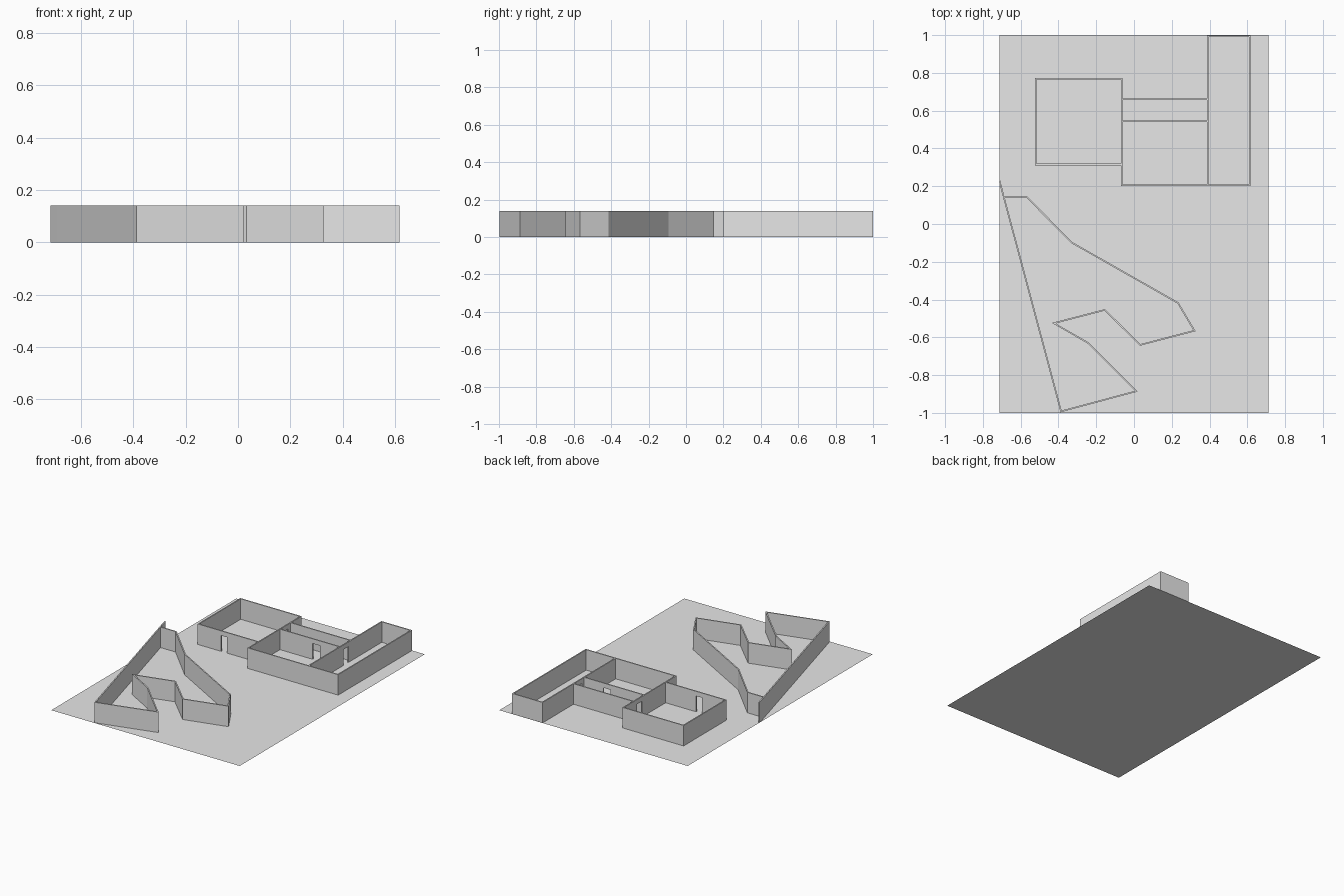
import bpy, bmesh
from mathutils import Vector

cube = bpy.data.objects.get("Cube")
if cube:
    bpy.data.objects.remove(cube, do_unlink=True)

HEIGHT = 0.14      # wall height
DOOR = 0.108       # door opening height
THICK = 0.008      # wall thickness

grey = bpy.data.materials.new("plain grey")
grey.use_nodes = True
colour = (0.8, 0.8, 0.8, 1)
grey.diffuse_color = colour
grey.node_tree.nodes["Principled BSDF"].inputs["Base Color"].default_value = colour


def finish(name, bm):
    mesh = bpy.data.meshes.new(name)
    bm.to_mesh(mesh)
    bm.free()
    mesh.materials.append(grey)
    obj = bpy.data.objects.new(name, mesh)
    bpy.context.collection.objects.link(obj)
    return obj


def slab(bm, a, b, low, high):
    """Upright box along the plan line a-b."""
    along = (b - a).normalized() * THICK / 2
    side = Vector((-along.y, along.x))
    base = [a - side, b - side, b + side, a + side]
    bottom = [bm.verts.new((p.x, p.y, low)) for p in base]
    top = [bm.verts.new((p.x, p.y, high)) for p in base]
    bm.faces.new(bottom[::-1])
    bm.faces.new(top)
    for i in range(4):
        j = (i + 1) % 4
        bm.faces.new((bottom[i], bottom[j], top[j], top[i]))


def wall(name, start, end, door=None):
    """Straight wall; door gives the opening's start and end distances along it."""
    a, b = Vector(start), Vector(end)
    d = (b - a).normalized()
    bm = bmesh.new()
    first, last = a - d * THICK / 2, b + d * THICK / 2
    if door:
        p, q = a + d * door[0], a + d * door[1]
        slab(bm, first, p, 0, HEIGHT)
        slab(bm, p, q, DOOR, HEIGHT)
        slab(bm, q, last, 0, HEIGHT)
    else:
        slab(bm, first, last, 0, HEIGHT)
    finish(name, bm)


# Ground sheet
bm = bmesh.new()
bmesh.ops.create_grid(bm, x_segments=1, y_segments=1, size=1)
bmesh.ops.scale(bm, vec=(0.713, 1, 1), verts=bm.verts)
finish("ground", bm)

# Square room
W, M, E, F = -0.52, -0.065, 0.39, 0.613
wall("square_room_front", (W, 0.315), (M, 0.315), (0.175, 0.22))
wall("square_room_back", (W, 0.77), (M, 0.77))
wall("square_room_side", (W, 0.315), (W, 0.77))

# Middle room and corridor, with shared cross walls
wall("shared_wall_west", (M, 0.205), (M, 0.77), (0.37, 0.425))
wall("middle_room_front", (M, 0.205), (E, 0.205))
wall("corridor_front", (M, 0.545), (E, 0.545), (0.25, 0.305))
wall("corridor_back", (M, 0.66), (E, 0.66))
wall("shared_wall_east", (E, 0.205), (E, 0.995), (0.37, 0.425))

# Long room
wall("long_room_front", (E, 0.205), (F, 0.205))
wall("long_room_back", (E, 0.995), (F, 0.995))
wall("long_room_side", (F, 0.205), (F, 0.995))

# Angular enclosure: closed ribbon given thickness
outline = [(-0.69, 0.145), (-0.57, 0.145), (-0.33, -0.098), (0.233, -0.418),
           (0.32, -0.565), (0.033, -0.64), (-0.155, -0.455), (-0.425, -0.525),
           (-0.242, -0.63), (0.013, -0.885), (-0.386, -0.992)]
bm = bmesh.new()
low = [bm.verts.new((x, y, 0)) for x, y in outline]
high = [bm.verts.new((x, y, HEIGHT)) for x, y in outline]
for i in range(len(outline)):
    j = (i + 1) % len(outline)
    bm.faces.new((low[j], low[i], high[i], high[j]))
enclosure = finish("angular_enclosure", bm)
solid = enclosure.modifiers.new("thickness", "SOLIDIFY")
solid.thickness = THICK
solid.offset = 0
solid.use_even_offset = True

# Short spur past the enclosure's corner
wall("enclosure_spur", (-0.69, 0.145), (-0.711, 0.225))
